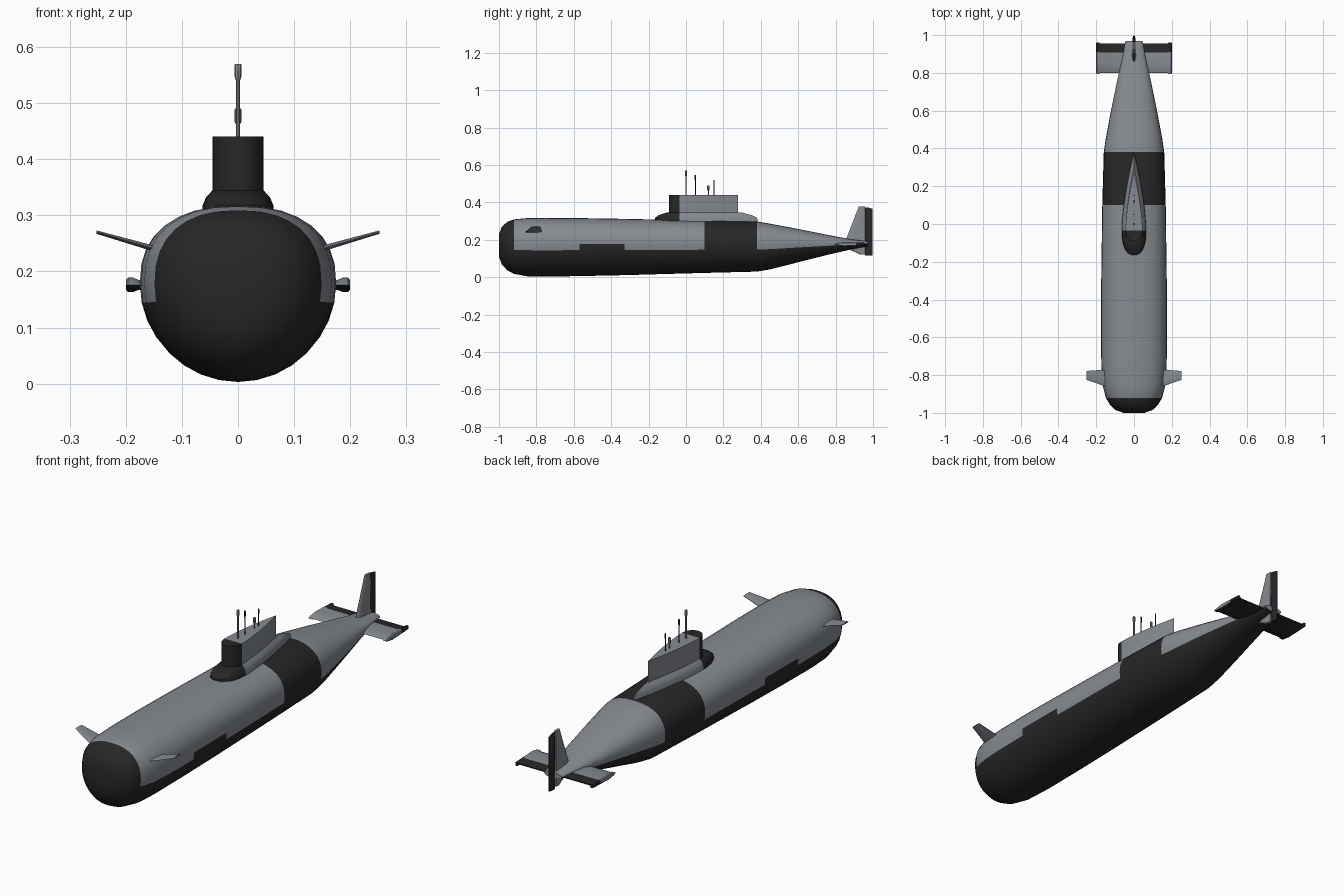
import bpy
from math import sin, cos, pi, radians

if "Cube" in bpy.data.objects:
    bpy.data.objects.remove(bpy.data.objects["Cube"])


def material(name, rgb):
    m = bpy.data.materials.new(name)
    m.diffuse_color = (*rgb, 1)
    m.use_nodes = True
    m.node_tree.nodes["Principled BSDF"].inputs["Base Color"].default_value = m.diffuse_color
    return m


GREY = material("grey_paint", (0.24, 0.26, 0.285))
DARK = material("dark_coating", (0.02, 0.02, 0.02))


def loft(name, rings, is_dark=lambda c: False, angle=35):
    """Skin a list of equal-length rings, capping both ends with cross strips."""
    n = len(rings[0])
    verts = [p for r in rings for p in r]
    faces = []
    for k in range(len(rings) - 1):
        for i in range(n):
            j = (i + 1) % n
            faces.append((k * n + i, k * n + j, (k + 1) * n + j, (k + 1) * n + i))
    for base in (0, (len(rings) - 1) * n):
        for i in range(n // 2):
            ids = dict.fromkeys([i, i + 1, n - i - 1, (n - i) % n])
            f = [base + q for q in ids]
            faces.append(tuple(f if base else f[::-1]))
    me = bpy.data.meshes.new(name)
    me.from_pydata(verts, [], faces)
    import bmesh
    bm = bmesh.new()
    bm.from_mesh(me)
    bmesh.ops.recalc_face_normals(bm, faces=bm.faces)
    bm.to_mesh(me)
    bm.free()
    me.materials.append(GREY)
    me.materials.append(DARK)
    for p in me.polygons:
        p.material_index = int(is_dark(p.center))
    me.shade_smooth()
    me.set_sharp_from_angle(angle=radians(angle))
    ob = bpy.data.objects.new(name, me)
    bpy.context.collection.objects.link(ob)
    return ob


# Hull stations: y, half width, top z, bottom z, z of widest point
STATIONS = [
    (-1.0, .055, .230, .110, .172), (-.985, .098, .270, .068, .173),
    (-.955, .128, .296, .036, .175), (-.92, .149, .309, .018, .177),
    (-.85, .167, .316, .005, .178), (-.75, .173, .317, .003, .178),
    (-.57, .175, .316, .006, .178), (-.33, .174, .312, .011, .178),
    (.10, .168, .303, .023, .177), (.38, .160, .298, .030, .176),
    (.45, .150, .286, .042, .176), (.60, .122, .258, .080, .178),
    (.75, .091, .228, .118, .179), (.88, .062, .203, .148, .180),
    (.97, .045, .192, .165, .181)]
SEG = 32


def hull_ring(y, w, top, bot, zc):
    ring = []
    for i in range(SEG):
        a = 2 * pi * i / SEG
        e = 2 / 2.4 if sin(a) > 0 else 1      # flatter deck, round keel
        x = w * abs(cos(a)) ** e * (1 if cos(a) > 0 else -1)
        z = (top - zc) * sin(a) ** e if sin(a) > 0 else (zc - bot) * sin(a)
        ring.append((x, y, zc + z))
    return ring


hull = loft("hull", [hull_ring(*s) for s in STATIONS], angle=40)
# Hull paint: nose, midship band, lower half and raised side patch
for p in hull.data.polygons:
    y = p.center.y
    k, i = divmod(p.index, SEG)
    lower = SEG // 2 < i < SEG - 1
    patch = -.57 < y < -.33 and i >= SEG // 2
    if k < len(STATIONS) - 1:
        p.material_index = int(y < -.92 or .1 < y < .38 or lower or patch)
    else:
        p.material_index = int(y < 0)


# Teardrop outline for the sail and its fairing
def teardrop(y0, y1, w, z, ym=-.035, blunt=2.4):
    half = []
    for i in range(9):
        a = pi / 2 * i / 8
        half.append((w * sin(a) ** (2 / blunt), ym - (ym - y0) * max(cos(a), 0) ** (2 / blunt)))
    for i in range(1, 9):
        t = i / 8
        half.append((w * (1 - t ** 1.6), ym + (y1 - ym) * t))
    ring = [(x, y, z) for x, y in half]
    return ring + [(-x, y, z) for x, y in half[-2:0:-1]]


front_dark = lambda c: c.y < -.035
loft("sail_fairing", [teardrop(-.165, .385, .066, .285), teardrop(-.165, .38, .063, .318),
                      teardrop(-.145, .35, .057, .332), teardrop(-.105, .30, .045, .345)], front_dark)
loft("sail", [teardrop(-.09, .278, .045, .33, blunt=2.1),
              teardrop(-.09, .278, .045, .44, blunt=2.1)], front_dark)


# Masts with thicker heads
def disc(r, y, z):
    return [(r * cos(pi * i / 4), y + r * sin(pi * i / 4), z) for i in range(8)]


for k, (y, top, r, head) in enumerate([(0, .57, .0035, .0065), (.05, .547, .0025, .004),
                                       (.12, .49, .003, .0065), (.15, .52, .002, .003)]):
    prof = [(r, .43), (r, top - .03), (head, top - .022), (head, top - .003), (head * .8, top)]
    loft(f"mast_{k + 1}", [disc(q, y, z) for q, z in prof], lambda c, k=k: k in (1, 3))


# Foil section: (chord fraction, half thickness fraction) around the ring
def foil(y0, y1, t, place, hinge=.69, tail=.2):
    side = [(.08, .55), (.3, 1), (hinge, .8), (1, tail)]
    pts = [(0, 0)] + side + [(f, -s) for f, s in side[::-1]]
    return [place(y0 + (y1 - y0) * f, t * s) for f, s in pts]


for s, label in ((1, "right"), (-1, "left")):
    # Bow planes, tilted upwards
    loft(f"bow_plane_{label}", [
        foil(y0, y1, t, lambda y, d, x=x, z=z: (s * x, y, z + d))
        for x, z, y0, y1, t in [(.13, .235, -.868, -.772, .005), (.165, .245, -.855, -.772, .005),
                                (.252, .27, -.825, -.778, .003)]])
    # Stern planes with flared tips
    loft(f"stern_plane_{label}", [
        foil(y0, y1, t, lambda y, d, x=x: (s * x, y, .176 + d), tail=tl)
        for x, y0, y1, t, tl in [(.0, .80, .955, .009, .25), (.178, .80, .955, .009, .25),
                                 (.187, .793, .962, .013, .6), (.196, .793, .962, .013, .6),
                                 (.200, .80, .957, .008, .4)]],
        lambda c: c.y > .906 or c.z < .174)


# Vertical tail: fixed fins above and below, and a full height rudder
def fin(name, rows, dark=False, tail=.8):
    loft(name, [foil(y0, y1, t, lambda y, d, z=z: (d, y, z), tail=tail)
                for z, y0, y1, t in rows], lambda c: dark)


fin("upper_fin", [(.17, .845, .956, .010), (.205, .857, .956, .010), (.377, .923, .956, .006)])
fin("lower_fin", [(.18, .85, .956, .010), (.15, .87, .956, .010), (.122, .93, .956, .008)])
fin("rudder", [(.115, .958, .998, .007), (.20, .958, .998, .009), (.366, .958, .998, .006),
               (.372, .958, .975, .005)], True, .3)
